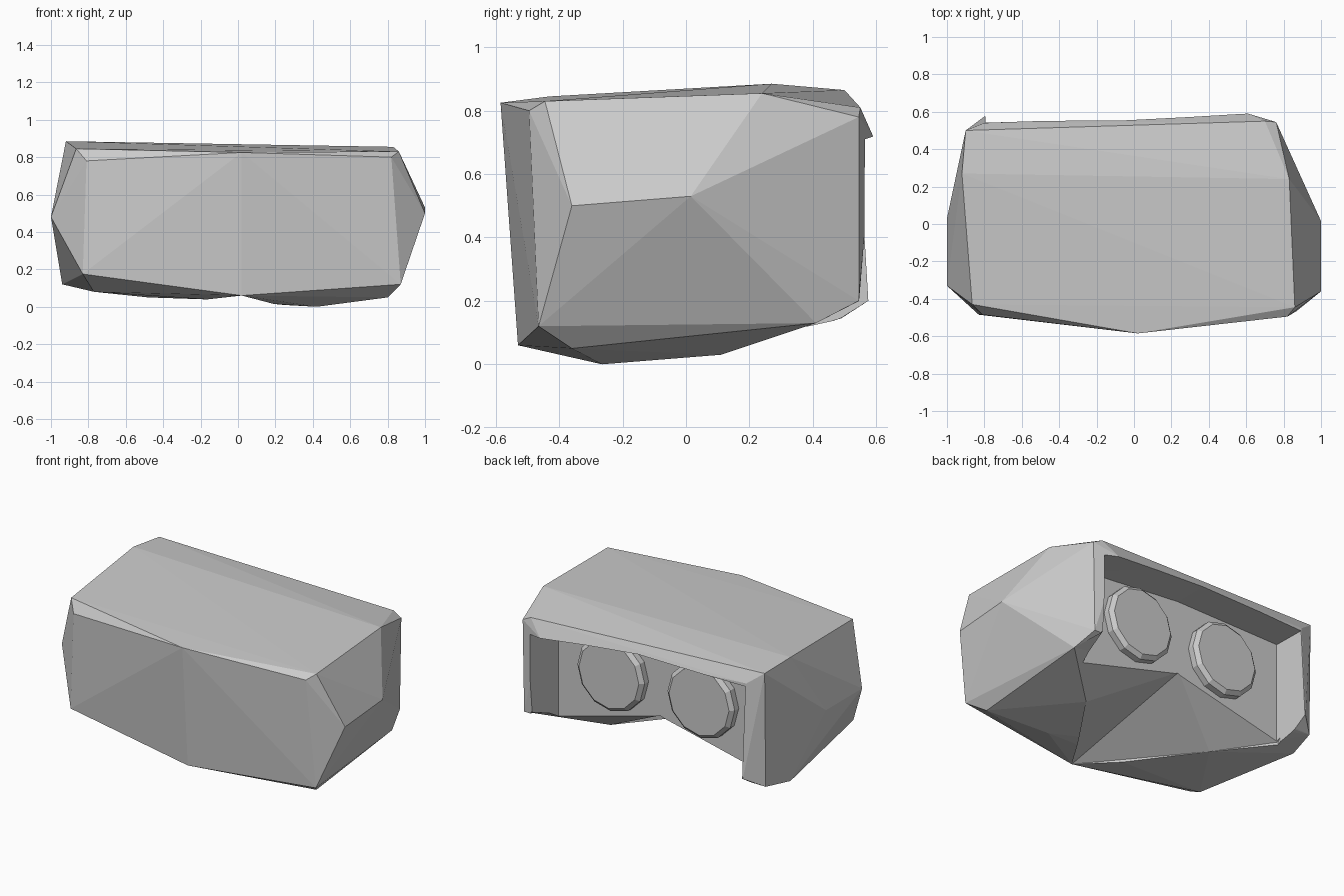
import bpy, bmesh, math
from mathutils import Matrix

if "Cube" in bpy.data.objects:
    bpy.data.objects.remove(bpy.data.objects["Cube"])


def add_object(name, bm):
    bmesh.ops.recalc_face_normals(bm, faces=bm.faces[:])
    mesh = bpy.data.meshes.new(name)
    bm.to_mesh(mesh)
    bm.free()
    ob = bpy.data.objects.new(name, mesh)
    bpy.context.collection.objects.link(ob)
    return ob


def hull(name, points):
    bm = bmesh.new()
    for p in points:
        bm.verts.new(p)
    res = bmesh.ops.convex_hull(bm, input=bm.verts[:])
    loose = [v for v in bm.verts if not v.link_faces]
    bmesh.ops.delete(bm, geom=loose, context='VERTS')
    return add_object(name, bm)


def cut(target, cutter):
    mod = target.modifiers.new("cut", 'BOOLEAN')
    mod.operation = 'DIFFERENCE'
    mod.solver = 'EXACT'
    mod.object = cutter
    bpy.context.view_layer.objects.active = target
    bpy.ops.object.modifier_apply(modifier=mod.name)
    bpy.data.objects.remove(cutter)


# faceted outer housing
housing = hull("housing", [
    # top
    (-.865, -.43, .845), (.02, -.585, .825), (.86, -.445, .83),
    (.83, .24, .855), (-.92, .27, .885), (-.9, .5, .865),
    # front
    (.82, -.495, .8), (-.81, -.485, .78), (-.83, -.485, .175),
    (.02, -.53, .06), (.87, -.465, .12),
    # sides
    (1, -.36, .5), (1, .015, .53), (-1, -.33, .48), (-1, .03, .48), (.82, .38, .47),
    # underside
    (.8, -.36, .05), (.42, -.265, 0), (.45, .11, .03), (.79, .41, .13),
    (-.48, .1, .05), (-.77, -.33, .08), (-.94, .3, .12), (-.9, .49, .145),
    # back rim
    (.61, .59, .72), (.7, .55, .81), (.76, .545, .78), (.75, .545, .2),
    (-.05, .525, .81), (-.8, .54, .79), (-.8, .575, .2)])

# open recess at the back, running down through the underside
cut(housing, hull("recess_cutter", [
    (.66, .33, .72), (.66, .33, -.2), (-.79, .33, .77), (-.79, .33, -.2),
    (.73, .8, .7), (.73, .8, -.2), (-.8, .8, .77), (-.8, .8, -.2),
    (-.05, .33, .78), (-.05, .8, .78)]))

# sloping nose notch in the underside, fanned from its peak
bm = bmesh.new()
rim = [(.02, -.53, .06), (.45, .11, .03), (.79, .41, .13), (.6, .7, .3),
       (-.7, .7, .3), (-.8, .33, .13), (-.48, .1, .05)]
peak = bm.verts.new((-.05, .34, .31))
low = bm.verts.new((-.05, .34, -.3))
upper = [bm.verts.new(p) for p in rim]
lower = [bm.verts.new((p[0], p[1], -.3)) for p in rim]
for i in range(len(rim)):
    j = (i + 1) % len(rim)
    bm.faces.new((peak, upper[i], upper[j]))
    bm.faces.new((upper[i], lower[i], lower[j], upper[j]))
    bm.faces.new((low, lower[j], lower[i]))
cut(housing, add_object("nose_cutter", bm))


# pair of faceted lenses
def lens(name, x):
    bm = bmesh.new()
    sides, rings = 12, []
    for y, r in ((.32, .235), (.37, .235), (.392, .21)):
        rings.append([bm.verts.new((x + r * math.cos(2 * math.pi * k / sides), y,
                                    .5 + r * math.sin(2 * math.pi * k / sides)))
                      for k in range(sides)])
    for a, b in zip(rings, rings[1:]):
        for k in range(sides):
            n = (k + 1) % sides
            bm.faces.new((a[k], a[n], b[n], b[k]))
    bm.faces.new(rings[0])
    bm.faces.new(rings[-1])
    return add_object(name, bm)


lens("right_lens", .265)
lens("left_lens", -.365)
